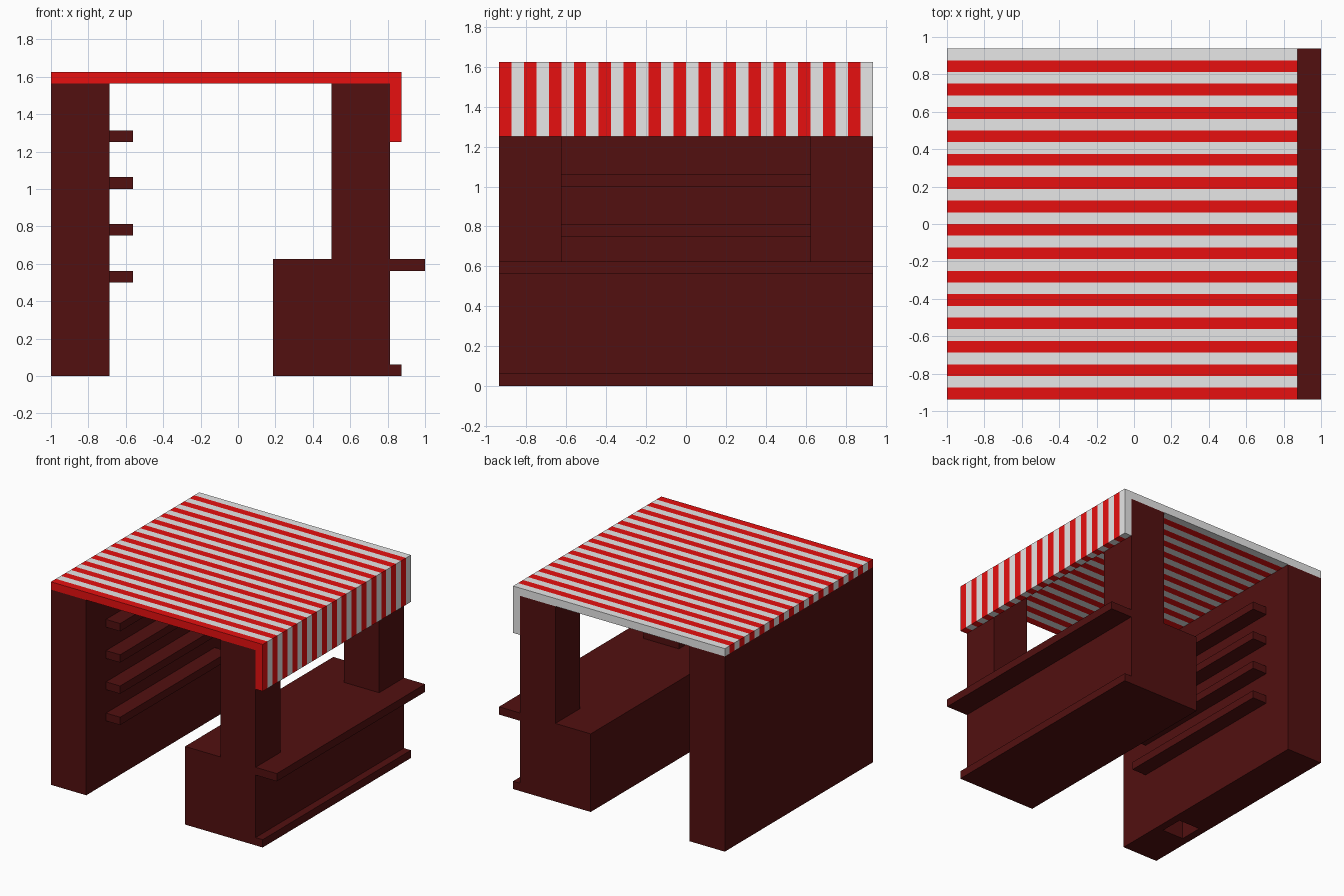
import bpy, bmesh

old = bpy.data.objects.get("Cube")
if old:
    bpy.data.objects.remove(old, do_unlink=True)

U = 1 / 16  # modelling unit


def material(name, rgb):
    m = bpy.data.materials.new(name)
    m.diffuse_color = (*rgb, 1)
    m.use_nodes = True
    m.node_tree.nodes["Principled BSDF"].inputs["Base Color"].default_value = (*rgb, 1)
    return m


wood = material("dark wood", (0.085, 0.005, 0.005))
red = material("awning red", (0.8, 0.005, 0.005))
white = material("awning white", (0.8, 0.8, 0.8))


def finish(name, bm, mats):
    bmesh.ops.recalc_face_normals(bm, faces=bm.faces)
    mesh = bpy.data.meshes.new(name)
    bm.to_mesh(mesh)
    bm.free()
    for m in mats:
        mesh.materials.append(m)
    ob = bpy.data.objects.new(name, mesh)
    bpy.context.collection.objects.link(ob)
    return ob


def box(name, x, y, z):
    """Wooden box from (min, max) ranges in units."""
    bm = bmesh.new()
    bmesh.ops.create_cube(bm, size=1)
    for v in bm.verts:
        for i, (lo, hi) in enumerate((x, y, z)):
            v.co[i] = U * (lo if v.co[i] < 0 else hi)
    return finish(name, bm, [wood])


FULL = (-15, 15)

# Back wall with a small square socket in its underside
wall = box("back_wall", (-16, -11), FULL, (0, 25))
cutter = box("socket_cutter", (-15, -12), (-9, -6), (-1, 4))
cutter.hide_render = True
cutter.hide_set(True)
cut = wall.modifiers.new("socket", "BOOLEAN")
cut.operation = "DIFFERENCE"
cut.solver = "EXACT"
cut.object = cutter
bpy.context.view_layer.objects.active = wall
bpy.ops.object.modifier_apply(modifier="socket")
bpy.data.objects.remove(cutter, do_unlink=True)

# Wall shelves
for i in range(4):
    z = 8 + 4 * i
    box(f"wall_shelf_{i + 1}", (-11, -9), (-11, 11), (z, z + 1))

# Counter, serving ledge and foot rail
box("counter", (3, 13), FULL, (0, 10))
box("serving_ledge", (13, 16), FULL, (9, 10))
box("foot_rail", (13, 14), FULL, (0, 1))

# Posts
box("right_post", (8, 13), (-15, -10), (10, 25))
box("left_post", (8, 13), (10, 15), (10, 25))

# Awning: roof and hanging flap in one profile, striped along y
profile = [(-16, 25), (13, 25), (13, 20), (14, 20), (14, 26), (-16, 26)]
bm = bmesh.new()
rings = [[bm.verts.new((x * U, y * U, z * U)) for x, z in profile]
         for y in range(-15, 16)]
n = len(profile)
for s in range(30):
    a, b = rings[s], rings[s + 1]
    for k in range(n):
        f = bm.faces.new((a[k], a[(k + 1) % n], b[(k + 1) % n], b[k]))
        f.material_index = s % 2
bm.faces.new(rings[0]).material_index = 0
bm.faces.new(rings[-1]).material_index = 1
finish("striped_awning", bm, [red, white])
